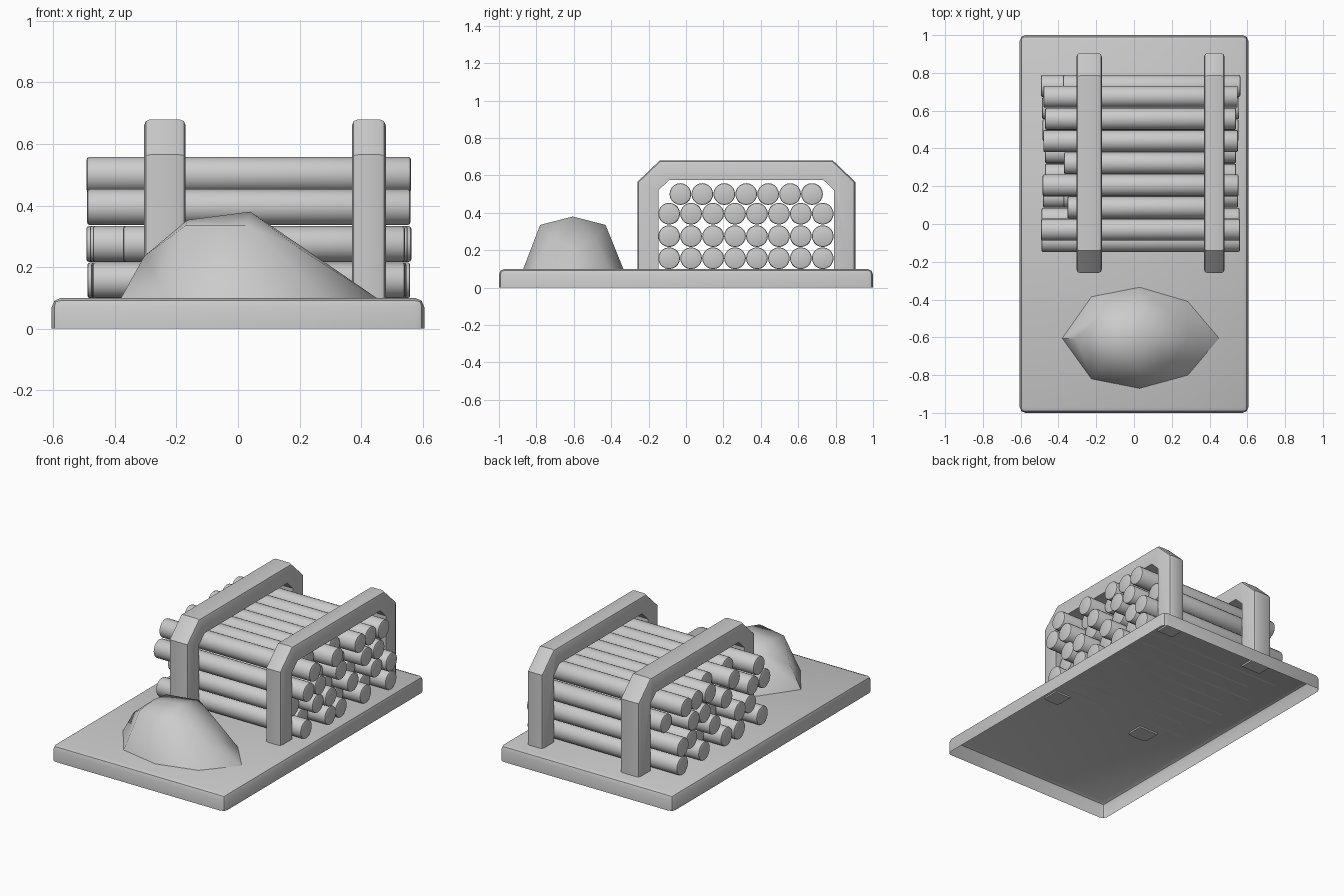
import bpy, bmesh, math, random
from mathutils import Matrix

if "Cube" in bpy.data.objects:
    bpy.data.objects.remove(bpy.data.objects["Cube"])

random.seed(4)


def finish(bm, name, angle=35):
    bmesh.ops.recalc_face_normals(bm, faces=bm.faces)
    mesh = bpy.data.meshes.new(name)
    bm.to_mesh(mesh)
    bm.free()
    ob = bpy.data.objects.new(name, mesh)
    bpy.context.collection.objects.link(ob)
    bpy.ops.object.select_all(action='DESELECT')
    ob.select_set(True)
    bpy.context.view_layer.objects.active = ob
    bpy.ops.object.shade_smooth_by_angle(angle=math.radians(angle))
    return ob


# Base slab: rounded top and corners, open underneath
bm = bmesh.new()
bmesh.ops.create_cube(bm, size=1, matrix=Matrix.Translation((0, 0, 0.05)) @ Matrix.Diagonal((1.21, 2, 0.1, 1)))
edges = [e for e in bm.edges if max(v.co.z for v in e.verts) > 0.05]
bmesh.ops.bevel(bm, geom=edges, offset=0.03, segments=2, profile=0.5, affect='EDGES')
bottom = [f for f in bm.faces if all(v.co.z < 0.001 for v in f.verts)]
bmesh.ops.delete(bm, geom=bottom, context='FACES')
finish(bm, "base")


# Chamfered arch frames holding the stack
def arch(name, x0, x1):
    half = [(-0.26, 0.09), (-0.26, 0.565), (-0.14, 0.68)]
    inner = [(-0.09, 0.575), (-0.147, 0.52), (-0.147, 0.09)]
    mid = 0.3225
    flip = lambda pts: [(2 * mid - y, z) for y, z in reversed(pts)]
    profile = half + flip(half) + flip(inner) + inner
    bm = bmesh.new()
    face = bm.faces.new([bm.verts.new((x0, y, z)) for y, z in profile])
    ext = bmesh.ops.extrude_face_region(bm, geom=[face])
    for v in ext["geom"]:
        if isinstance(v, bmesh.types.BMVert):
            v.co.x = x1
    bmesh.ops.recalc_face_normals(bm, faces=bm.faces)
    # soften only the long outer edges
    on_outer = lambda v: v.co.y < -0.25 or v.co.y > 0.9 or v.co.z > 0.67
    edges = [e for e in bm.edges if all(on_outer(v) for v in e.verts)
             and abs(e.verts[0].co.x - e.verts[1].co.x) < 0.001
             and max(v.co.z for v in e.verts) > 0.2]
    bmesh.ops.bevel(bm, geom=edges, offset=0.02, segments=2, profile=0.5, affect='EDGES')
    finish(bm, name)


arch("left_frame", -0.305, -0.17)
arch("right_frame", 0.37, 0.48)


# Log stack: rows of long (L) and short (S) logs
def log(name, x0, x1, y, z, r=0.058):
    bm = bmesh.new()
    m = Matrix.Translation(((x0 + x1) / 2, y, z)) @ Matrix.Rotation(math.pi / 2, 4, 'Y')
    bmesh.ops.create_cone(bm, cap_ends=True, segments=20, radius1=r, radius2=r, depth=x1 - x0, matrix=m)
    caps = [f for f in bm.faces if len(f.verts) > 4]
    rim = list({e for f in caps for e in f.edges})
    bmesh.ops.bevel(bm, geom=rim, offset=0.008, segments=2, profile=0.5, affect='EDGES')
    finish(bm, name)


rows = [(0.157, -0.09, "LSLLSLSL"), (0.275, -0.09, "SLLSLSLL"),
        (0.395, -0.09, "LLSLSLLS"), (0.5, -0.03, "LSLSLLL")]
for r, (z, y0, kinds) in enumerate(rows):
    for i, kind in enumerate(kinds):
        j = random.uniform(-0.015, 0.015)
        x0, x1 = (-0.48 - j, 0.55 + j) if kind == "L" else (-0.365 - j, 0.445 + j)
        log(f"log_{r}_{i}", x0, x1, y0 + 0.1173 * i, z)

# Mound: faceted heap made of two half rings and a peak
bm = bmesh.new()
cy = -0.605
ground = [(-0.38, 0), (-0.225, 0.22), (0.03, 0.27), (0.285, 0.195),
          (0.45, 0), (0.285, -0.195), (0.03, -0.265), (-0.225, -0.215)]
upper = [(-0.305, 0, 0.235), (-0.17, 0.13, 0.335), (0.03, 0.175, 0.335), (0.2, 0.12, 0.26),
         (0.29, 0, 0.21), (0.2, -0.12, 0.26), (0.03, -0.175, 0.335), (-0.17, -0.13, 0.335)]
low = [bm.verts.new((x, cy + y, 0.1)) for x, y in ground]
high = [bm.verts.new((x, cy + y, z)) for x, y, z in upper]
shoulder = bm.verts.new((-0.165, cy, 0.353))
peak = bm.verts.new((0.04, cy, 0.38))
for i in range(8):
    k = (i + 1) % 8
    bm.faces.new((low[i], low[k], high[k], high[i]))
    if i in (0, 7):
        bm.faces.new((high[i], high[k], shoulder))
    elif i in (1, 6):
        bm.faces.new((high[i], high[k], peak, shoulder) if i == 1 else (high[i], high[k], shoulder, peak))
    else:
        bm.faces.new((high[i], high[k], peak))
finish(bm, "mound", 60)
